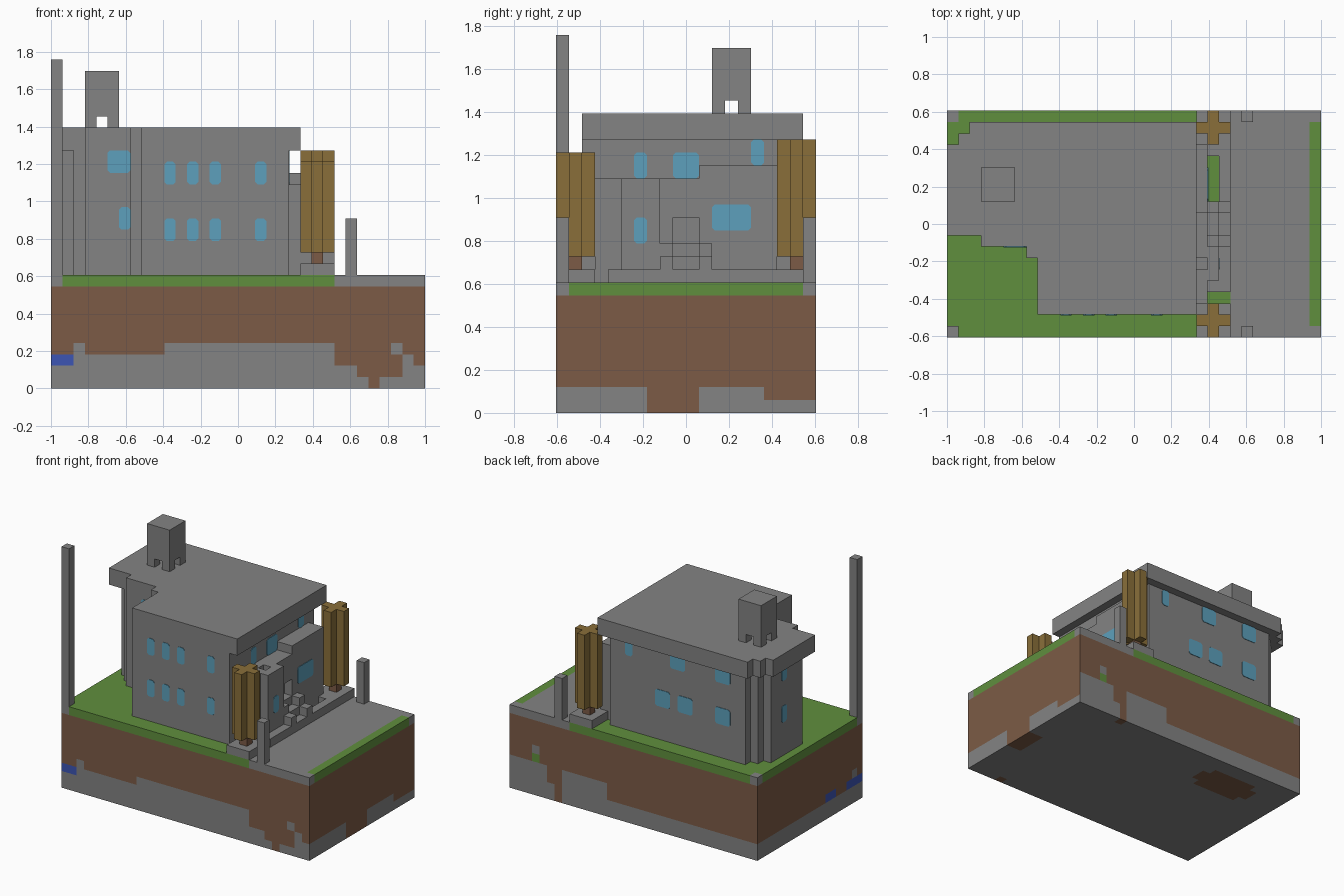
import bpy, bmesh
from mathutils import Vector

cube = bpy.data.objects.get("Cube")
if cube:
    bpy.data.objects.remove(cube, do_unlink=True)

U = 2 / 33                      # one block
NX, NY, NZ = 33, 20, 10         # ground size in blocks


def material(name, r, g, b):
    m = bpy.data.materials.new(name)
    m.use_nodes = True
    m.diffuse_color = (r, g, b, 1)
    m.node_tree.nodes["Principled BSDF"].inputs["Base Color"].default_value = (r, g, b, 1)
    return m


STONE = material("stone grey", .227, .227, .227)
DIRT = material("dirt brown", .202, .105, .061)
GRASS = material("grass green", .117, .275, .048)
WATER = material("water blue", .045, .091, .456)
GOLD = material("column ochre", .254, .159, .042)
GLASS = material("window blue", .109, .352, .503)


def place(p):
    """Block coordinates to world coordinates."""
    return Vector((p[0] - NX / 2, p[1] - NY / 2, p[2])) * U


def finish(name, bm, mats):
    bmesh.ops.recalc_face_normals(bm, faces=bm.faces)
    me = bpy.data.meshes.new(name)
    bm.to_mesh(me)
    bm.free()
    for m in mats:
        me.materials.append(m)
    ob = bpy.data.objects.new(name, me)
    bpy.context.collection.objects.link(ob)
    return ob


def blocks(name, mat, *boxes):
    """One object made of boxes (x0, x1, y0, y1, z0, z1) in blocks."""
    bm = bmesh.new()
    for x0, x1, y0, y1, z0, z1 in boxes:
        vs = bmesh.ops.create_cube(bm, size=1)["verts"]
        for v in vs:
            v.co = place((x1 if v.co.x > 0 else x0,
                          y1 if v.co.y > 0 else y0,
                          z1 if v.co.z > 0 else z0))
    return finish(name, bm, [mat])


def window(name, axis, plane, out, a0, a1, z0, z1):
    """Thin pane with cut corners on a wall facing the given axis."""
    c, t = .22, .06 * out
    outline = [(a0 + c, z0), (a1 - c, z0), (a1, z0 + c), (a1, z1 - c),
               (a1 - c, z1), (a0 + c, z1), (a0, z1 - c), (a0, z0 + c)]
    bm = bmesh.new()
    vs = [bm.verts.new(place((plane, a, z) if axis == 0 else (a, plane, z)))
          for a, z in outline]
    face = bm.faces.new(vs)
    res = bmesh.ops.extrude_face_region(bm, geom=[face])
    shift = Vector((t * U, 0, 0) if axis == 0 else (0, t * U, 0))
    bmesh.ops.translate(bm, vec=shift,
                        verts=[g for g in res["geom"] if isinstance(g, bmesh.types.BMVert)])
    finish(name, bm, [GLASS])


def step_value(steps, n):
    """Value of the first step whose end lies past n."""
    return next(v for end, v in steps if n < end)


# Ground: stone rises to these heights on each side, dirt above it
FRONT = [(2, 2), (3, 4), (10, 3), (25, 4), (27, 2), (28, 1), (29, 0), (31, 1), (32, 3), (33, 2)]
RIGHT = [(7, 2), (11, 0), (16, 2), (20, 1)]
BACK = [(20, 2), (26, 4), (27, 0), (28, 2), (33, 4)]


def ground_material(axis, side, i, j, k):
    if k == NZ - 1:
        corner = i in (0, NX - 1) and j in (0, NY - 1)
        strip = i == NX - 1 and not corner
        return 2 if strip or (i < 25 and not corner) else 0
    if axis == 2:
        patch = ((i - 7.5) / 4) ** 2 + ((j - 15.5) / 2.5) ** 2 < 1
        dip = (i > 30 and 7 <= j < 11) or (i, j) in ((28, 0), (26, NY - 1))
        return 1 if patch or dip else 0
    if axis == 1 and side == 0:
        if i < 2 and k == 2:
            return 3
        return 0 if k < step_value(FRONT, i) or (i, k) == (30, 3) else 1
    if axis == 1:
        if i == 29 and k in (4, 5):
            return 2 if k == 4 else 0
        return 0 if k < step_value(BACK, i) else 1
    if side == 1:
        return 0 if k < step_value(RIGHT, j) else 1
    if k == 2 and (j < 3 or j in (5, 6)):
        return 3
    return 0 if k < 2 or (j, k) == (1, 3) else 1


bm = bmesh.new()
size = (NX, NY, NZ)
for axis in range(3):
    p, q = [n for n in range(3) if n != axis]
    for side in (0, 1):
        for a in range(size[p]):
            for b in range(size[q]):
                corners = []
                for da, db in ((0, 0), (1, 0), (1, 1), (0, 1)):
                    pt = [0, 0, 0]
                    pt[axis], pt[p], pt[q] = side * size[axis], a + da, b + db
                    corners.append(bm.verts.new(place(pt)))
                cell = [0, 0, 0]
                cell[axis], cell[p], cell[q] = side * (size[axis] - 1), a, b
                bm.faces.new(corners).material_index = ground_material(axis, side, *cell)
bmesh.ops.remove_doubles(bm, verts=bm.verts, dist=U / 100)
finish("ground", bm, [STONE, DIRT, GRASS, WATER])

# House walls and roof
blocks("house_walls", STONE, (1, 2, 10, 16, 10, 21), (2, 3, 9, 17, 10, 21),
       (3, 7, 8, 18, 10, 21), (7, 8, 7, 18, 10, 21), (8, 21, 2, 18, 10, 21))
blocks("roof", STONE, (0, 1, 9, 17, 21, 23), (1, 2, 9, 18, 21, 23), (2, 3, 9, 19, 21, 23),
       (3, 7, 8, 19, 21, 23), (7, 8, 7, 19, 21, 23), (8, 22, 2, 19, 21, 23))

# Chimney standing on four legs
blocks("chimney", STONE, (3, 6, 12, 15, 24, 28))
blocks("chimney_legs", STONE, *[(x, x + 1, y, y + 1, 23, 24) for x in (3, 5) for y in (12, 14)])

# Porch wall with a doorway, and the projecting bay
blocks("porch_wall", STONE, (21, 22, 3, 11, 10, 18), (22, 23, 3, 6, 10, 18),
       (22, 23, 6, 7, 10, 17), (22, 23, 7, 9, 10, 18), (22, 23, 9, 11, 15, 18),
       (22, 23, 9, 11, 10, 13), (21, 23, 11, 17, 10, 19))
blocks("porch_bay", STONE, (23, 24, 5, 8, 10, 18))
blocks("porch_platform", STONE, (23, 25, 4, 12, 10, 11), (24, 25, 12, 17, 10, 11),
       (23, 24, 16, 17, 10, 11))
blocks("porch_step", STONE, (23, 24, 9, 11, 11, 12))
for side, y in (("right", 8), ("left", 11)):
    blocks(side + "_step_rail", STONE, (23, 24, y, y + 1, 11, 13), (24, 25, y, y + 1, 11, 12))

# Cross-shaped columns on plinths, with gate posts
for side, y, top, post in (("right", 0, 20, 0), ("left", 17, 21, 19)):
    blocks(side + "_plinth", STONE, (22, 25, y, y + 3, 10, 11))
    blocks(side + "_column_foot", DIRT, (23, 24, y + 1, y + 2, 11, 12))
    blocks(side + "_column", GOLD, (23, 24, y, y + 3, 12, top),
           (22, 23, y + 1, y + 2, 12, top), (24, 25, y + 1, y + 2, 12, top))
    blocks(side + "_gate_post", STONE, (26, 27, post, post + 1, 10, 15))

# Tall corner pole
blocks("corner_pole", STONE, (0, 1, 0, 1, 10, 29))

# Windows
for x in (10, 12, 14, 18):
    for z in (13, 18):
        window("front_window", 1, 2, -1, x, x + 1, z, z + 2)
window("front_wing_upper_window", 1, 8, -1, 5, 7, 19, 21)
window("front_wing_lower_window", 1, 8, -1, 6, 7, 14, 16)
for x0, x1, z in ((18, 19, 19), (11, 13, 19), (5, 7, 19), (13, 15, 14), (10, 12, 14), (5, 7, 14)):
    window("back_window", 1, 18, 1, x0, x1, z, z + 2)
for z in (14, 19):
    window("end_window", 0, 1, -1, 13, 14, z, z + 2)
for y0, y1, z in ((6, 7, 18), (9, 11, 18), (15, 16, 19)):
    window("porch_upper_window", 0, 21, 1, y0, y1, z, z + 2)
window("bay_window", 0, 24, 1, 6, 7, 13, 15)
window("porch_wide_window", 0, 23, 1, 12, 15, 14, 16)
